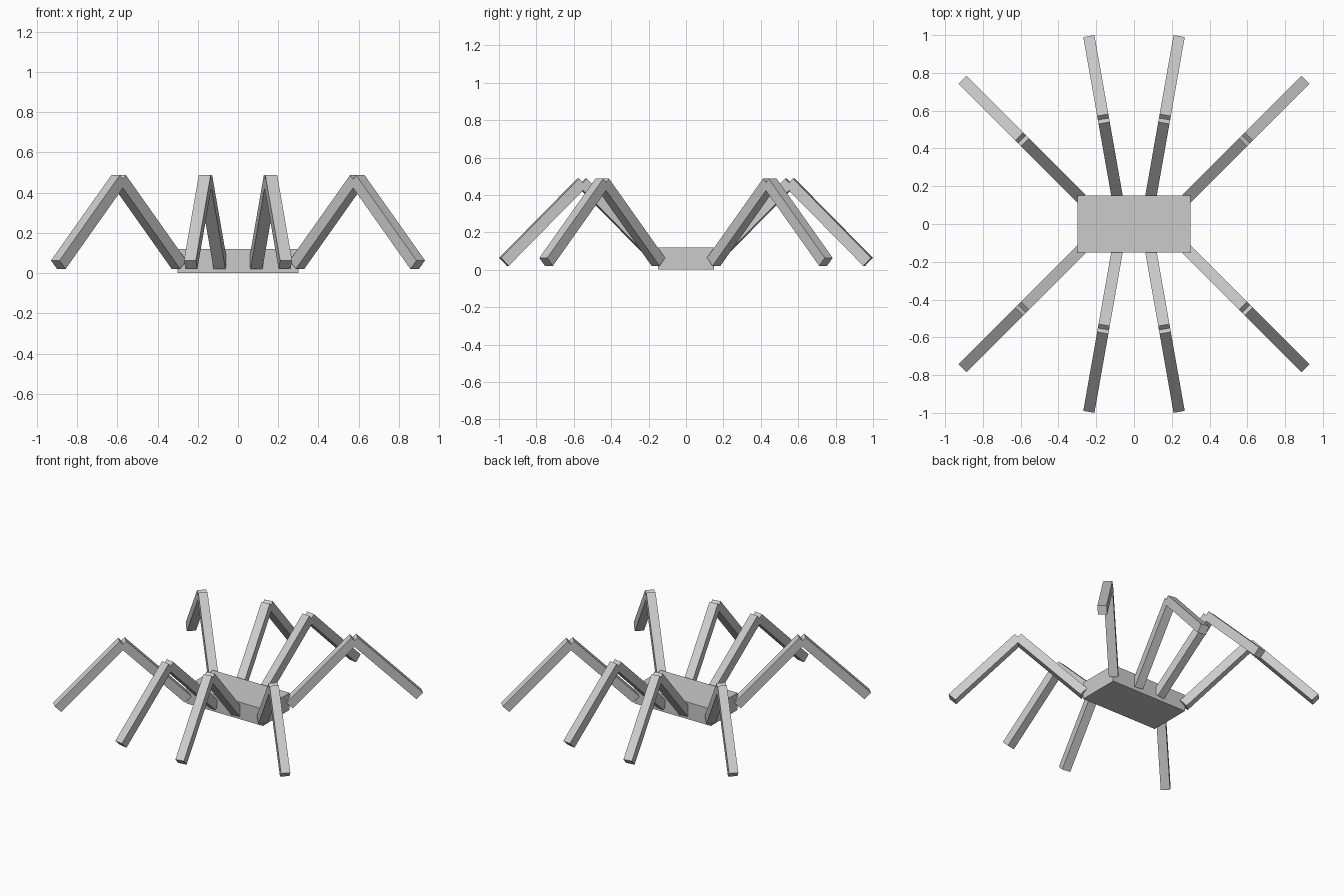
import bpy
import math
from mathutils import Vector, Matrix

if "Cube" in bpy.data.objects:
    bpy.data.objects.remove(bpy.data.objects["Cube"])

THICK = 0.06   # square section of each leg bar
LENGTH = 0.6   # length of each bar
RUN = LENGTH * math.sqrt(0.5)   # horizontal and vertical travel at 45 degrees
FOOT_Z = 0.042

grey = bpy.data.materials.new("grey")
grey.diffuse_color = (0.6, 0.6, 0.6, 1)
grey.use_nodes = True
grey.node_tree.nodes["Principled BSDF"].inputs["Base Color"].default_value = grey.diffuse_color


def box(name, size, matrix):
    bpy.ops.mesh.primitive_cube_add(size=1)
    ob = bpy.context.object
    ob.name = name
    ob.data.transform(Matrix.Diagonal((*size, 1)))
    ob.matrix_world = matrix
    ob.data.materials.append(grey)
    return ob


def bar(name, start, azimuth, pitch):
    """Square bar leaving start along the azimuth, tilted up by pitch."""
    rot = Matrix.Rotation(azimuth, 4, 'Z') @ Matrix.Rotation(-pitch, 4, 'Y')
    centre = start + rot.to_3x3() @ Vector((LENGTH / 2, 0, 0))
    box(name, (LENGTH, THICK, THICK), Matrix.Translation(centre) @ rot)


# body slab
box("body", (0.6, 0.3, 0.12), Matrix.Translation((0, 0, 0.06)))

# legs: hip position and heading for one quarter, mirrored to all four
LEGS = {"middle": (0.088, 0.138, 80), "corner": (0.293, 0.148, 45)}
for kind, (x, y, heading) in LEGS.items():
    for sx, side in ((1, "right"), (-1, "left")):
        for sy, end in ((1, "back"), (-1, "front")):
            a = math.radians(heading)
            azimuth = math.atan2(sy * math.sin(a), sx * math.cos(a))
            hip = Vector((sx * x, sy * y, FOOT_Z))
            knee = hip + Vector((math.cos(azimuth), math.sin(azimuth), 1)) * RUN
            label = f"{kind}_{end}_{side}"
            bar(f"upper_leg_{label}", hip, azimuth, math.pi / 4)
            bar(f"lower_leg_{label}", knee, azimuth, -math.pi / 4)
